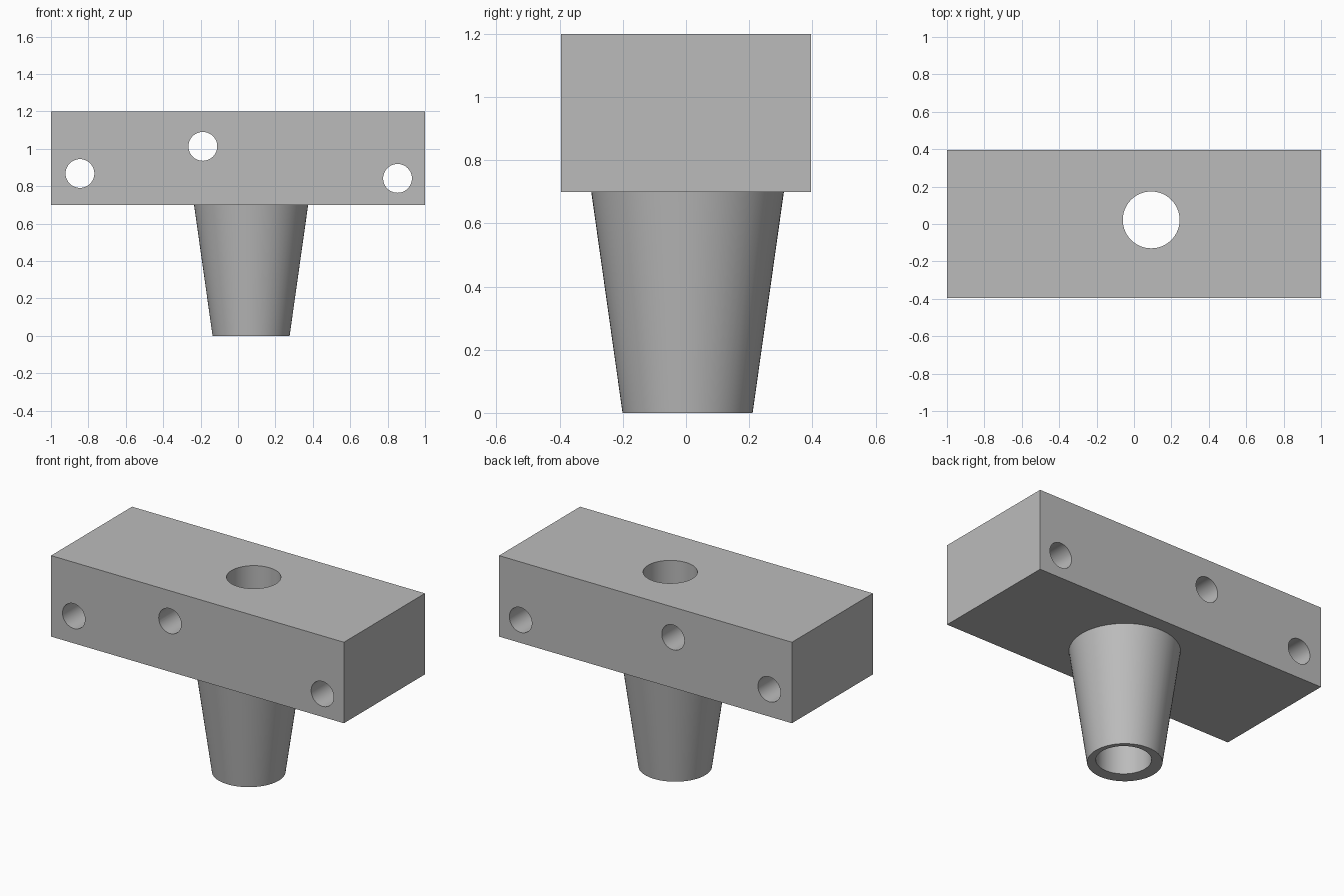
import bpy
import math
from mathutils import Vector

cube = bpy.data.objects.get("Cube")
if cube:
    bpy.data.objects.remove(cube, do_unlink=True)

BLOCK_BOTTOM, BLOCK_TOP = 0.70, 1.20
HALF_DEPTH = 0.395

grey = bpy.data.materials.new("plain grey")
grey.use_nodes = True
grey.diffuse_color = (0.5, 0.5, 0.5, 1)
grey.node_tree.nodes["Principled BSDF"].inputs["Base Color"].default_value = (0.5, 0.5, 0.5, 1)


def tapered(name, start, end, r_start, r_end, sides=64):
    """Round bar from start to end, with a radius at each end."""
    start, end = Vector(start), Vector(end)
    axis = end - start
    bpy.ops.mesh.primitive_cone_add(
        vertices=sides, radius1=r_start, radius2=r_end, depth=axis.length,
        location=(start + end) / 2, rotation=axis.to_track_quat("Z", "Y").to_euler())
    ob = bpy.context.object
    ob.name = name
    ob.data.materials.append(grey)
    return ob


def combine(target, tool, operation):
    """Apply a boolean and discard the tool object."""
    mod = target.modifiers.new(operation.lower(), "BOOLEAN")
    mod.object, mod.operation, mod.solver = tool, operation, "EXACT"
    tool.hide_render = True
    bpy.context.view_layer.objects.active = target
    bpy.ops.object.modifier_apply(modifier=mod.name)
    bpy.data.objects.remove(tool, do_unlink=True)


# Rectangular block
bpy.ops.mesh.primitive_cube_add(size=1, location=(0, 0, (BLOCK_BOTTOM + BLOCK_TOP) / 2))
body = bpy.context.object
body.name = "block_with_spout"
body.scale = (2, 2 * HALF_DEPTH, BLOCK_TOP - BLOCK_BOTTOM)
bpy.ops.object.transform_apply(location=True, rotation=True, scale=True)
body.data.materials.append(grey)

# Tapered spout, carried a little way into the block
slope = (0.305 - 0.206) / BLOCK_BOTTOM
overlap = 0.1
spout = tapered("spout", (0.07, 0.005, 0), (0.07, 0.005, BLOCK_BOTTOM + overlap),
                0.206, 0.305 + slope * overlap)
combine(body, spout, "UNION")

# Vertical bore, slightly off the spout axis
bore = tapered("bore_cutter", (0.092, 0.022, -0.2), (0.092, 0.022, 1.4), 0.152, 0.152)
combine(body, bore, "DIFFERENCE")

# Three bolt holes from front to back
for x, z in ((-0.845, 0.868), (-0.188, 1.013), (0.853, 0.842)):
    hole = tapered("bolt_hole_cutter", (x, -0.6, z), (x, 0.6, z), 0.077, 0.077, 48)
    combine(body, hole, "DIFFERENCE")

# Smooth round walls, crisp edges
bpy.ops.object.select_all(action="DESELECT")
body.select_set(True)
bpy.context.view_layer.objects.active = body
bpy.ops.object.shade_smooth_by_angle(angle=math.radians(30))
